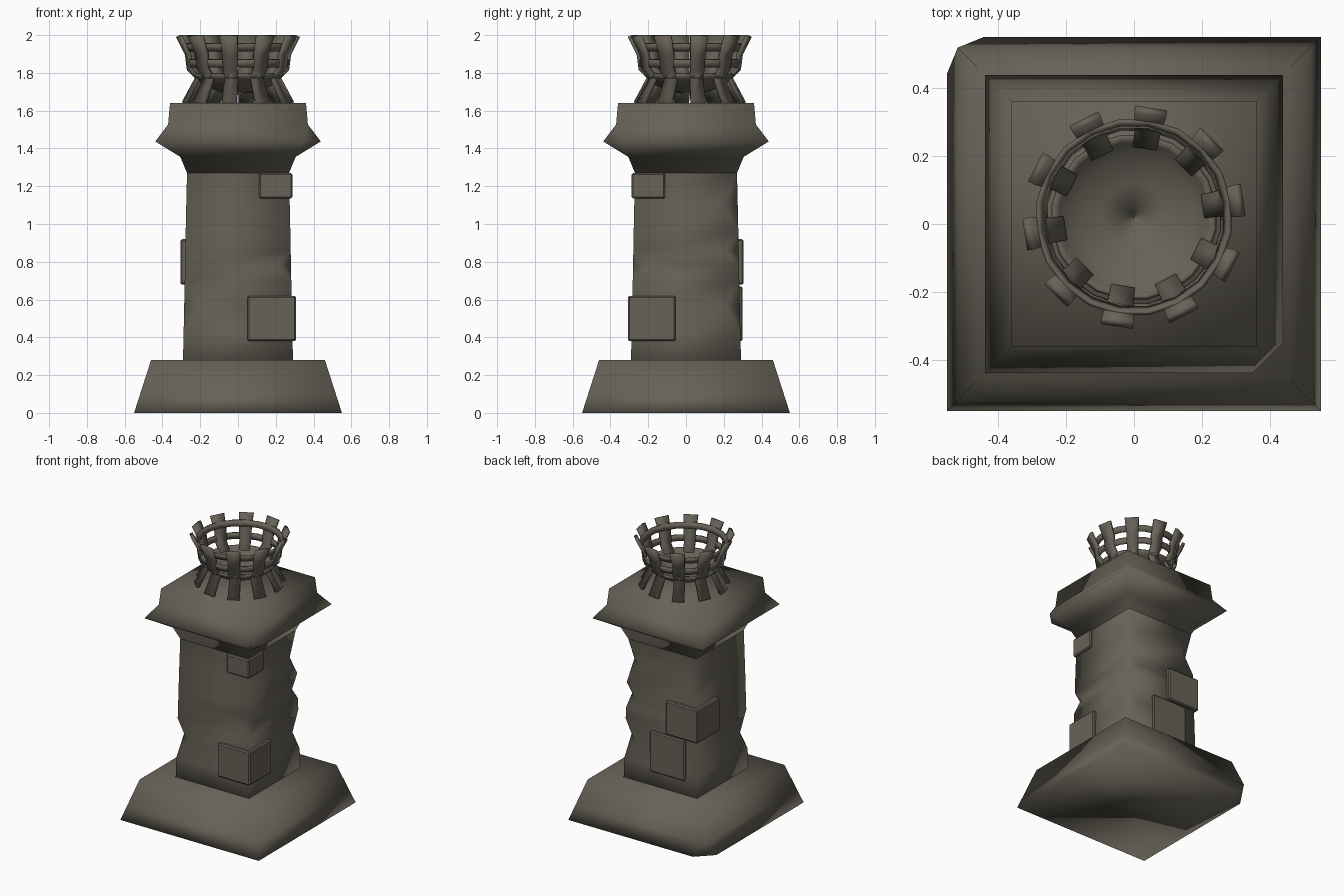
import bpy, bmesh, math
from mathutils import Matrix, Vector

old = bpy.data.objects.get("Cube")
if old:
    bpy.data.objects.remove(old, do_unlink=True)

stone = bpy.data.materials.new("weathered_stone")
stone.use_nodes = True
COLOR = (0.135, 0.122, 0.096, 1)
stone.diffuse_color = COLOR
bsdf = stone.node_tree.nodes["Principled BSDF"]
bsdf.inputs["Base Color"].default_value = COLOR
bsdf.inputs["Roughness"].default_value = 0.9


def finish(name, bm, smooth=True):
    bmesh.ops.remove_doubles(bm, verts=bm.verts, dist=0.0005)
    bmesh.ops.recalc_face_normals(bm, faces=bm.faces)
    for f in bm.faces:
        f.smooth = smooth
    me = bpy.data.meshes.new(name)
    bm.to_mesh(me)
    bm.free()
    me.materials.append(stone)
    ob = bpy.data.objects.new(name, me)
    bpy.context.collection.objects.link(ob)
    return ob


# Square rings stacked upwards; chips cut single corners of single rings
CORNERS = {"back_left": (1, 1), "back_right": (-1, 1),
           "front_right": (-1, -1), "front_left": (1, -1)}


def square_stack(name, rings):
    bm = bmesh.new()
    loops = []
    for z, half, chips in rings:
        loop = []
        for key, (sx, sy) in CORNERS.items():
            c = chips.get(key, 0)
            a = (sx * half, sy * (half - c), z)
            b = (sx * (half - c), sy * half, z)
            loop += [bm.verts.new(p) for p in ((a, b) if sx == sy else (b, a))]
        loops.append(loop)
    for low, high in zip(loops, loops[1:]):
        for i in range(8):
            j = (i + 1) % 8
            bm.faces.new((low[i], low[j], high[j], high[i]))
    bm.faces.new(loops[0][::-1])
    bm.faces.new(loops[-1])
    return finish(name, bm)


# Plinth with one broken foot corner
square_stack("plinth", [
    (0, 0.55, {"back_right": 0.11}),
    (0.1, 0.518, {}),
    (0.28, 0.46, {}),
])

# Tapering shaft with chipped corners
square_stack("shaft", [
    (0.2, 0.293, {}),
    (0.42, 0.288, {}),
    (0.56, 0.285, {"front_right": 0.08, "back_left": 0.075}),
    (0.7, 0.282, {}),
    (0.78, 0.28, {"front_left": 0.07}),
    (0.86, 0.279, {"back_left": 0.07}),
    (0.96, 0.277, {}),
    (1.1, 0.274, {"back_left": 0.08, "back_right": 0.08}),
    (1.27, 0.27, {}),
    (1.3, 0.272, {}),
])

# Flared cap with one broken rim corner
square_stack("cap", [
    (1.27, 0.27, {}),
    (1.355, 0.305, {}),
    (1.437, 0.438, {"front_left": 0.09}),
    (1.527, 0.37, {}),
    (1.64, 0.36, {}),
])


# Raised blocks
def block(name, low, high):
    low, high = Vector(low), Vector(high)
    bm = bmesh.new()
    bmesh.ops.create_cube(bm, size=1)
    bmesh.ops.scale(bm, vec=high - low, verts=bm.verts)
    bmesh.ops.translate(bm, vec=(low + high) / 2, verts=bm.verts)
    bmesh.ops.bevel(bm, geom=bm.edges[:], offset=0.008, segments=1, affect="EDGES")
    return finish(name, bm, smooth=False)


block("lower_corner_block", (0.05, -0.308, 0.38), (0.308, -0.055, 0.62))
block("upper_corner_block", (0.11, -0.288, 1.135), (0.288, -0.11, 1.27))
block("back_corner_block", (-0.305, 0.05, 0.68), (-0.05, 0.305, 0.92))
block("back_face_block", (-0.2, 0.2, 0.38), (0.08, 0.3, 0.67))

# Fire basket
CENTRE = Vector((0, 0.02, 0))
STRIPS = 10
START = math.radians(81)


def thicken(ob, amount):
    mod = ob.modifiers.new("thickness", "SOLIDIFY")
    mod.thickness = amount
    mod.offset = 0


def lathe(name, profile, sides, thickness):
    bm = bmesh.new()
    loops = []
    for r, z in profile:
        loops.append([bm.verts.new(CENTRE + Vector((
            r * math.cos(START + math.tau * i / sides),
            r * math.sin(START + math.tau * i / sides), z))) for i in range(sides)])
    for low, high in zip(loops, loops[1:]):
        for i in range(sides):
            j = (i + 1) % sides
            bm.faces.new((low[i], low[j], high[j], high[i]))
    ob = finish(name, bm)
    thicken(ob, thickness)
    return ob


lathe("upper_hoop", [(0.27, 1.915), (0.285, 1.955)], 20, 0.012)
lathe("middle_hoop", [(0.262, 1.83), (0.268, 1.872)], 20, 0.012)
lathe("basket_bowl", [(0.003, 1.69), (0.1, 1.705), (0.18, 1.74),
                      (0.225, 1.775), (0.24, 1.795)], 20, 0.012)

# Upright strips: splayed foot, pinched waist, flared tip (radius, height, width)
STRIP = [(0.285, 1.64, 0.08), (0.215, 1.775, 0.07), (0.258, 1.82, 0.075),
         (0.268, 1.9, 0.08), (0.315, 1.995, 0.095)]
bm = bmesh.new()
for k in range(STRIPS):
    spin = Matrix.Translation(CENTRE) @ Matrix.Rotation(START + math.tau * k / STRIPS, 4, "Z")
    rows = [[bm.verts.new(spin @ Vector((r, s * w / 2, z))) for s in (-1, 1)]
            for r, z, w in STRIP]
    for a, b in zip(rows, rows[1:]):
        bm.faces.new((a[0], a[1], b[1], b[0]))
thicken(finish("basket_strips", bm), 0.022)
